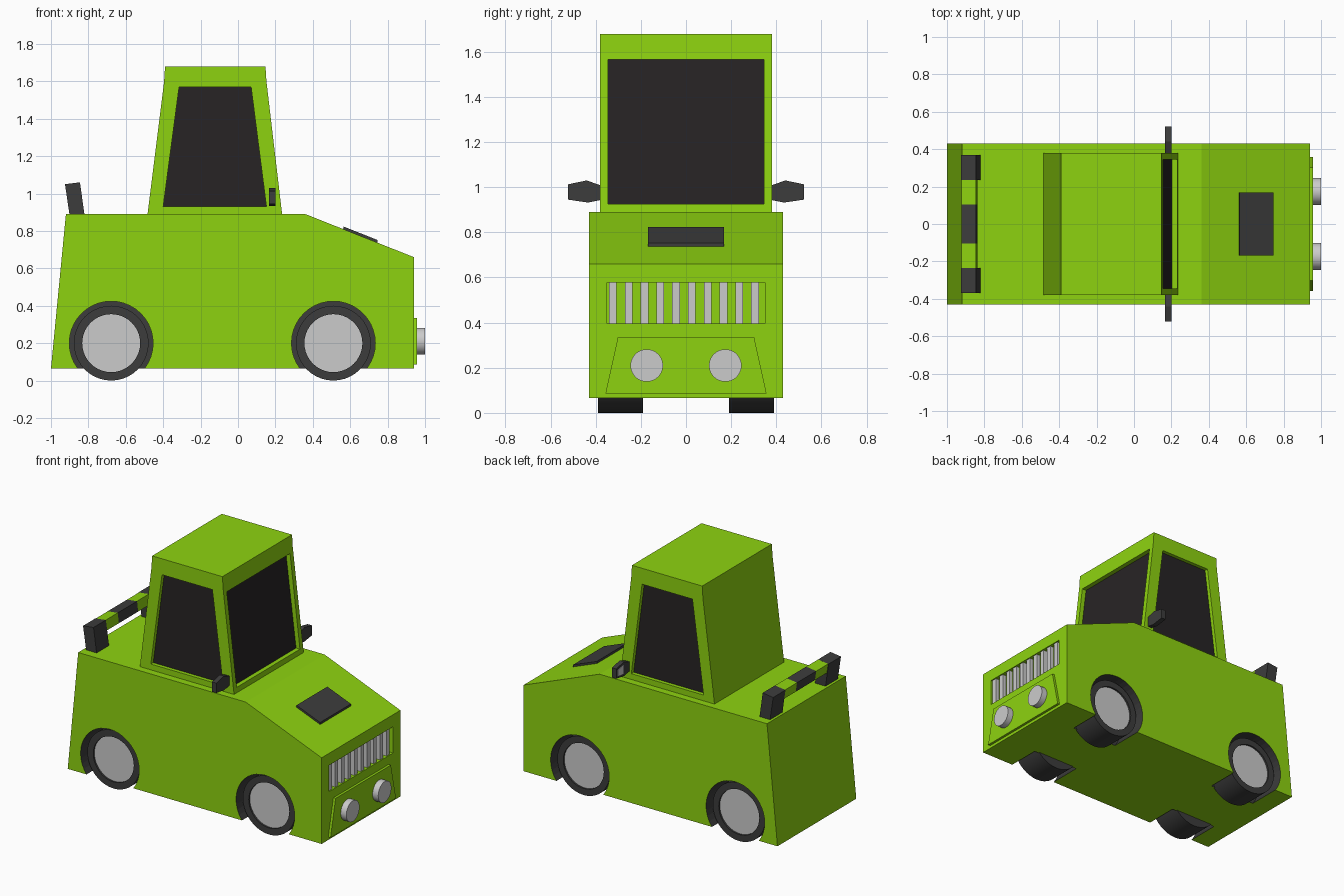
import bpy, bmesh
from math import sin, cos, tau

if "Cube" in bpy.data.objects:
    bpy.data.objects.remove(bpy.data.objects["Cube"])


def material(name, rgb):
    m = bpy.data.materials.new(name)
    m.diffuse_color = (*rgb, 1)
    m.use_nodes = True
    m.node_tree.nodes["Principled BSDF"].inputs["Base Color"].default_value = m.diffuse_color
    return m


GREEN = material("green_paint", (0.27, 0.65, 0.005))
DARK = material("dark_rubber", (0.045, 0.045, 0.045))
GLASS = material("dark_glass", (0.02, 0.017, 0.018))


def prism(name, pts, axis, a, b, mat=None, smooth=False):
    """Extrude a 2D outline from a to b along axis 'x' (y,z points) or 'y' (x,z points)."""
    bm = bmesh.new()
    place = (lambda p, t: (t, p[0], p[1])) if axis == 'x' else (lambda p, t: (p[0], t, p[1]))
    lo = [bm.verts.new(place(p, a)) for p in pts]
    hi = [bm.verts.new(place(p, b)) for p in pts]
    bm.faces.new(lo)
    bm.faces.new(hi)
    n = len(pts)
    for i in range(n):
        j = (i + 1) % n
        bm.faces.new((lo[i], lo[j], hi[j], hi[i]))
    bmesh.ops.recalc_face_normals(bm, faces=bm.faces)
    me = bpy.data.meshes.new(name)
    bm.to_mesh(me)
    bm.free()
    ob = bpy.data.objects.new(name, me)
    bpy.context.collection.objects.link(ob)
    if mat:
        me.materials.append(mat)
    if smooth:
        shade(ob)
    return ob


def activate(ob):
    bpy.ops.object.select_all(action='DESELECT')
    ob.select_set(True)
    bpy.context.view_layer.objects.active = ob


def shade(ob):
    activate(ob)
    bpy.ops.object.shade_smooth_by_angle(angle=0.6)


def cut(ob, cutter):
    """Subtract cutter, keeping the cutter's material on the new faces."""
    cutter.hide_render = True
    mod = ob.modifiers.new("cut", 'BOOLEAN')
    mod.operation = 'DIFFERENCE'
    mod.solver = 'EXACT'
    mod.object = cutter
    mod.material_mode = 'TRANSFER'
    activate(ob)
    bpy.ops.object.modifier_apply(modifier=mod.name)
    bpy.data.objects.remove(cutter)


def circle(u, v, r, n=40):
    return [(u + r * cos(tau * i / n), v + r * sin(tau * i / n)) for i in range(n)]


def rect(u0, u1, v0, v1):
    return [(u0, v0), (u1, v0), (u1, v1), (u0, v1)]


# Body with sloping bonnet, wheel arches and grille recess
body = prism("body", [(-1, .065), (.94, .065), (.94, .66), (.36, .89), (-.92, .89)],
             'y', -.43, .43, GREEN)
body.data.materials.append(DARK)
for s in (-1, 1):
    for x in (-.678, .51):
        cut(body, prism("arch_cutter", circle(x, .2, .224), 'y', s * .2, s * .6, DARK))
cut(body, prism("grille_cutter", rect(-.35, .35, .395, .577), 'x', .905, 1.1, GREEN))

# Wheels: tyre with recessed hub disc
for s, side in ((-1, "right"), (1, "left")):
    for x, end in ((-.678, "rear"), (.51, "front")):
        tyre = prism(f"{end}_{side}_tyre", circle(x, .2, .2), 'y', s * .19, s * .39, DARK)
        cut(tyre, prism("hub_cutter", circle(x, .2, .155), 'y', s * .365, s * .5, DARK))
        shade(tyre)
        prism(f"{end}_{side}_hub", circle(x, .2, .155), 'y', s * .355, s * .378, smooth=True)

# Cabin with recessed side windows and windscreen
cabin = prism("cabin", [(-.485, .88), (.237, .88), (.152, 1.6), (.147, 1.68),
                        (-.39, 1.68), (-.395, 1.6)], 'y', -.38, .38, GREEN)
window = [(-.4, .93), (.152, .93), (.07, 1.57), (-.315, 1.57)]
for s, side in ((-1, "right"), (1, "left")):
    cut(cabin, prism("window_cutter", window, 'y', s * .352, s * .6, GREEN))
    prism(f"{side}_window", window, 'y', s * .345, s * .354, GLASS)
cut(cabin, prism("windscreen_cutter", [(.2, .925), (.5, .925), (.5, 1.565), (.122, 1.565)],
                 'y', -.345, .345, GREEN))
prism("windscreen", [(.19, .925), (.202, .925), (.124, 1.565), (.112, 1.565)],
      'y', -.345, .345, GLASS)

# Door mirrors with a small glass facing the rear
for s, side in ((-1, "right"), (1, "left")):
    shell = [(.37, .945), (.37, 1.005), (.44, 1.03), (.522, 1.013), (.522, .945), (.435, .932)]
    prism(f"{side}_mirror", [(s * y, z) for y, z in shell], 'x', .167, .2, DARK)
    face = [(.445, .95), (.445, 1.012), (.508, 1.0), (.508, .957)]
    prism(f"{side}_mirror_glass", [(s * y, z) for y, z in face], 'x', .165, .175)

# Bonnet vent
prism("bonnet_vent", [(.56, .8), (.565, .823), (.745, .752), (.745, .73)],
      'y', -.168, .168, DARK)

# Grille bars
for i in range(10):
    y = -.324 + i * .07
    prism(f"grille_bar_{i + 1}", rect(y - .017, y + .017, .395, .577), 'x', .9, .932)

# Front panel and headlights
prism("front_panel", [(-.357, .085), (.357, .085), (.302, .335), (-.302, .335)],
      'x', .93, .957, GREEN)
for s, side in ((-1, "right"), (1, "left")):
    prism(f"{side}_headlight", circle(s * .174, .21, .072), 'x', .95, 1, smooth=True)

# Rear striped roll bar on two leaning posts
post = [(-.9, .88), (-.82, .88), (-.845, 1.06), (-.925, 1.05)]
rail = [(-.912, .985), (-.837, .99), (-.845, 1.06), (-.922, 1.05)]
for s, side in ((-1, "right"), (1, "left")):
    prism(f"{side}_bar_post", post, 'y', s * .235, s * .37, DARK)
    prism(f"{side}_bar_stripe", rail, 'y', s * .105, s * .235, GREEN)
prism("middle_bar_stripe", rail, 'y', -.105, .105, DARK)
